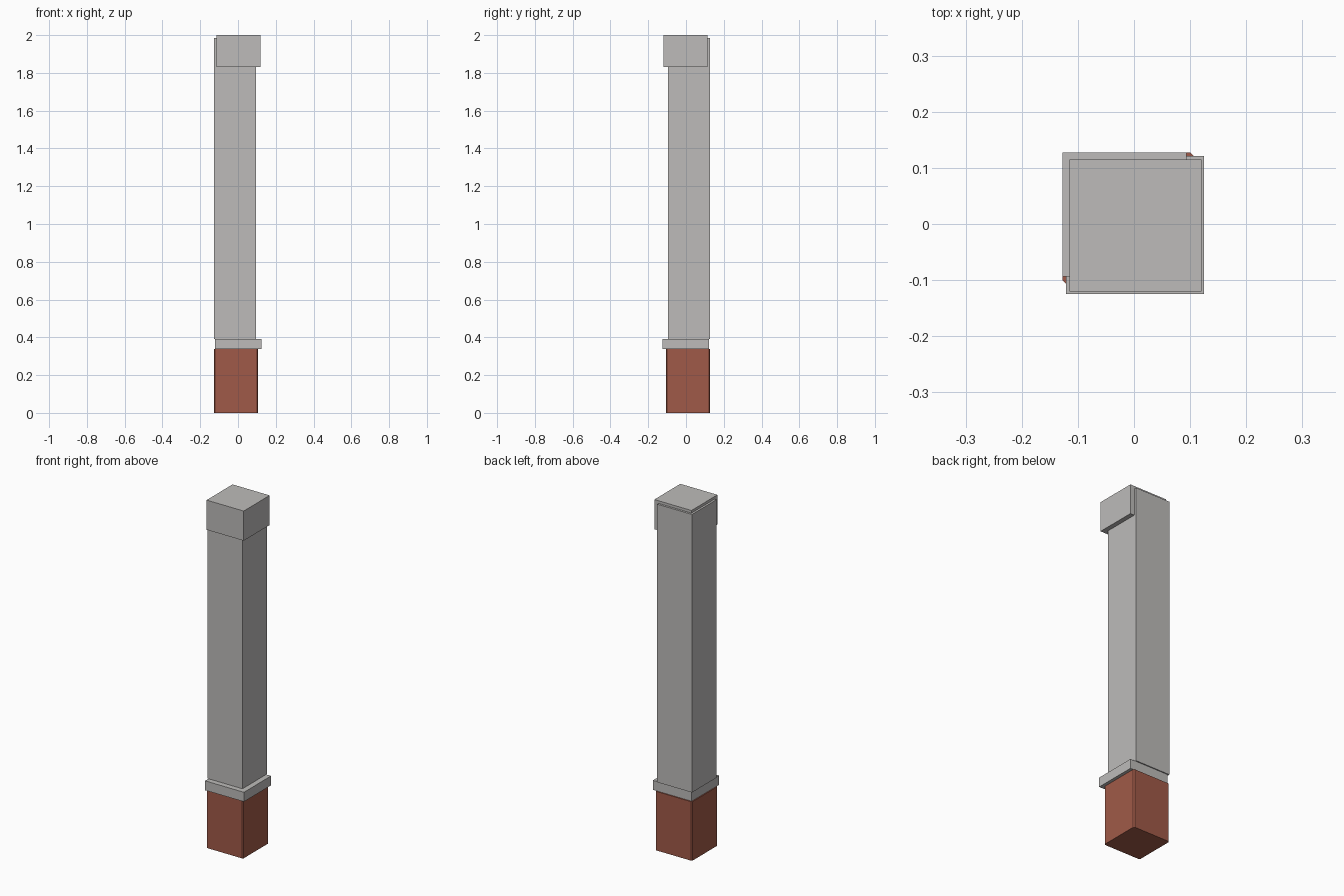
import bpy
import bmesh
from mathutils import Vector

default = bpy.data.objects.get("Cube")
if default:
    bpy.data.objects.remove(default, do_unlink=True)


def material(name, color):
    mat = bpy.data.materials.new(name)
    mat.use_nodes = True
    mat.diffuse_color = color
    mat.node_tree.nodes["Principled BSDF"].inputs["Base Color"].default_value = color
    return mat


def block(name, low, high, mat, chamfer=0):
    """Box between two corners, with optionally chamfered upright edges."""
    low, high = Vector(low), Vector(high)
    bm = bmesh.new()
    bmesh.ops.create_cube(bm, size=1)
    for v in bm.verts:
        v.co = (low + high) / 2 + v.co * (high - low)
    if chamfer:
        upright = [e for e in bm.edges
                   if abs(e.verts[0].co.z - e.verts[1].co.z) > 0.01]
        bmesh.ops.bevel(bm, geom=upright, offset=chamfer, segments=1,
                        affect='EDGES')
    mesh = bpy.data.meshes.new(name)
    bm.to_mesh(mesh)
    bm.free()
    mesh.materials.append(mat)
    obj = bpy.data.objects.new(name, mesh)
    bpy.context.collection.objects.link(obj)
    return obj


stone = material("light_stone", (0.51, 0.50, 0.49, 1))
brick = material("red_brick", (0.352, 0.102, 0.065, 1))

# Brick foot with slightly chamfered corners
block("brick_base", (-0.127, -0.107, 0), (0.107, 0.127, 0.338), brick, 0.006)

# Stone collar, shaft and cap, stepped diagonally from one another
block("collar", (-0.121, -0.125, 0.338), (0.125, 0.121, 0.392), stone)
block("shaft", (-0.127, -0.094, 0.392), (0.094, 0.127, 1.985), stone)
block("cap", (-0.115, -0.12, 1.83), (0.12, 0.115, 2.0), stone)
